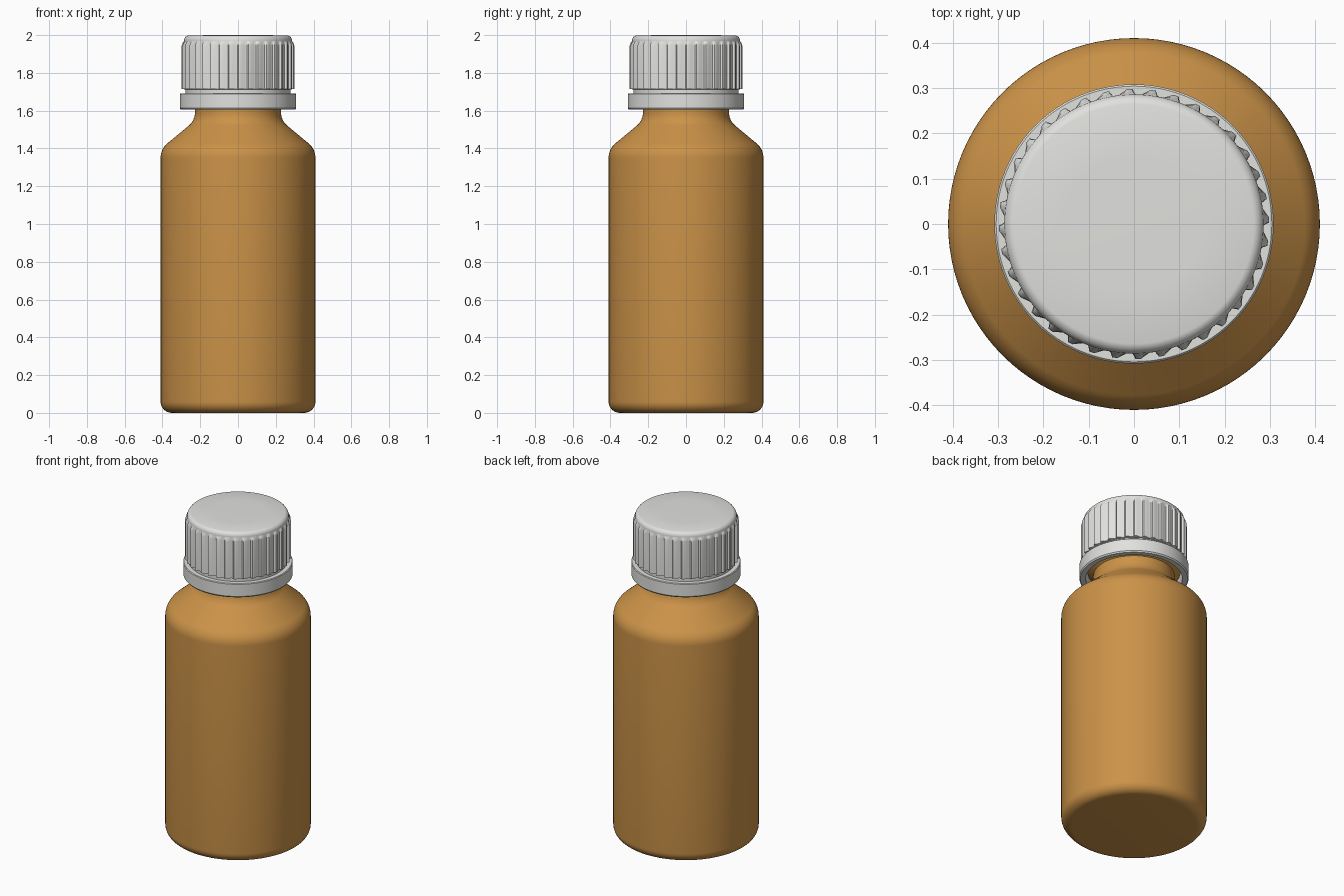
import bpy, bmesh, math

if "Cube" in bpy.data.objects:
    bpy.data.objects.remove(bpy.data.objects["Cube"])

N_RIDGES = 36


def material(name, rgb):
    m = bpy.data.materials.new(name)
    m.diffuse_color = (*rgb, 1)
    m.use_nodes = True
    m.node_tree.nodes["Principled BSDF"].inputs["Base Color"].default_value = m.diffuse_color
    return m


amber = material("amber", (0.6, 0.29, 0.065))
white = material("off_white", (0.75, 0.75, 0.73))


def arc(cr, cz, rad, a0, a1, n):
    """Profile points on an arc, angles in degrees."""
    return [(cr + rad * math.cos(math.radians(a0 + (a1 - a0) * i / n)),
             cz + rad * math.sin(math.radians(a0 + (a1 - a0) * i / n)))
            for i in range(n + 1)]


def lathe(name, profile, mat, angles, closed=False, bump=None, smooth=35):
    """Spin (r, z) points; bump(j) gives a 0..1 ridge weight for points with a third value."""
    bm = bmesh.new()
    n = len(angles)
    rings = []
    for p in profile:
        r, z = p[0], p[1]
        depth = p[2] if len(p) > 2 else 0
        if r < 1e-6:
            rings.append([bm.verts.new((0, 0, z))] * n)
            continue
        ring = []
        for j, a in enumerate(angles):
            rr = r + (depth * bump(j) if bump else 0)
            ring.append(bm.verts.new((rr * math.cos(a), rr * math.sin(a), z)))
        rings.append(ring)
    pairs = list(zip(rings, rings[1:]))
    if closed:
        pairs.append((rings[-1], rings[0]))
    for lo, hi in pairs:
        for j in range(n):
            k = (j + 1) % n
            vs = list(dict.fromkeys([lo[j], lo[k], hi[k], hi[j]]))
            if len(vs) > 2:
                bm.faces.new(vs)
    bmesh.ops.recalc_face_normals(bm, faces=bm.faces)
    me = bpy.data.meshes.new(name)
    bm.to_mesh(me)
    bm.free()
    ob = bpy.data.objects.new(name, me)
    bpy.context.collection.objects.link(ob)
    me.materials.append(mat)
    bpy.ops.object.select_all(action='DESELECT')
    ob.select_set(True)
    bpy.context.view_layer.objects.active = ob
    bpy.ops.object.shade_smooth_by_angle(angle=math.radians(smooth))
    return ob


even = [2 * math.pi * j / 96 for j in range(96)]

# Bottle: flat base, rounded heel, straight wall, sloped shoulder, neck with a bead
bottle = [(0, 0.0)]
bottle += arc(0.35, 0.06, 0.06, -90, 0, 8)
bottle += arc(0.31, 1.35, 0.10, 0, 48, 8)
bottle += arc(0.318, 1.59, 0.09, 228, 180, 6)
bottle += [(0.228, 1.625), (0.262, 1.65), (0.262, 1.68), (0.235, 1.70),
           (0.235, 1.93), (0, 1.93)]
lathe("bottle", bottle, amber, even)

# Tamper ring: thin open band below the cap
band = [(0.272, 1.605), (0.302, 1.605), (0.308, 1.613), (0.308, 1.688),
        (0.304, 1.692), (0.272, 1.692)]
lathe("tamper_ring", band, white, even, closed=True)

# Cap: gripping ridges around the side, rounded top edge
weights = [0, 0, 1, 1]
offsets = [-0.5, -0.24, -0.11, 0.11]
step = 2 * math.pi / N_RIDGES
grip = [(i + o + 0.18) * step for i in range(N_RIDGES) for o in offsets]
cap = [(0, 1.69), (0.278, 1.69), (0.278, 1.712), (0.286, 1.715, 0.012),
       (0.286, 1.945, 0.012), (0.286, 1.958, 0.008), (0.286, 1.968, 0.0)]
cap += [(r, z) for r, z in arc(0.26, 1.972, 0.026, 0, 80, 6)]
cap += [(0.15, 2.0), (0, 2.0)]
lathe("ridged_cap", cap, white, grip, bump=lambda j: weights[j % 4])
